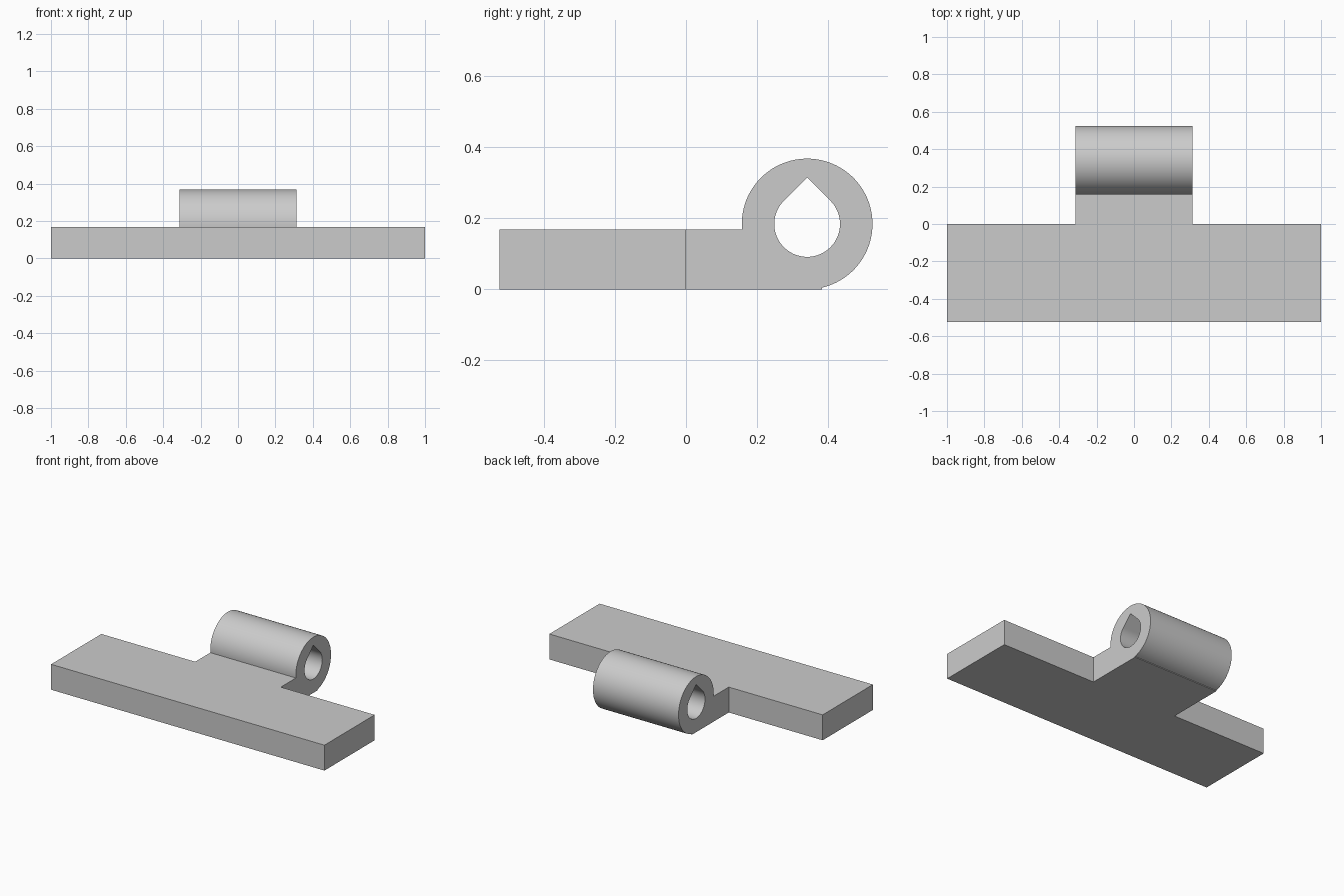
import bpy, bmesh, math

cube = bpy.data.objects.get("Cube")
if cube:
    bpy.data.objects.remove(cube, do_unlink=True)

GREY = (0.6, 0.6, 0.6, 1)
mat = bpy.data.materials.new("plain grey")
mat.use_nodes = True
mat.diffuse_color = GREY
mat.node_tree.nodes["Principled BSDF"].inputs["Base Color"].default_value = GREY

THICK = 0.168            # plate thickness
CY, R, BORE = 0.341, 0.184, 0.0925   # barrel axis, outer and bore radii


def arc(radius, start, end, steps):
    """Points (y, z) on an arc about the barrel axis."""
    angles = [start + (end - start) * i / steps for i in range(steps + 1)]
    return [(CY + radius * math.cos(a), R + radius * math.sin(a)) for a in angles]


def prism(name, half_width, loops):
    """Extrude closed y-z loops (outline, then holes) along x."""
    bm = bmesh.new()
    edges = []
    for loop in loops:
        verts = [bm.verts.new((-half_width, y, z)) for y, z in loop]
        edges += [bm.edges.new((v, verts[i - 1])) for i, v in enumerate(verts)]
    bmesh.ops.triangle_fill(bm, edges=edges, use_beauty=True)
    grown = bmesh.ops.extrude_face_region(bm, geom=bm.faces[:], use_keep_orig=True)
    moved = [g for g in grown["geom"] if isinstance(g, bmesh.types.BMVert)]
    bmesh.ops.translate(bm, verts=moved, vec=(2 * half_width, 0, 0))
    bmesh.ops.recalc_face_normals(bm, faces=bm.faces[:])
    mesh = bpy.data.meshes.new(name)
    bm.to_mesh(mesh)
    bm.free()
    mesh.materials.append(mat)
    obj = bpy.data.objects.new(name, mesh)
    bpy.context.collection.objects.link(obj)
    bpy.ops.object.select_all(action="DESELECT")
    obj.select_set(True)
    bpy.context.view_layer.objects.active = obj
    bpy.ops.object.shade_smooth_by_angle(angle=math.radians(25))


# Wide mounting plate
prism("plate", 1.0, [[(-0.525, 0), (0, 0), (0, THICK), (-0.525, THICK)]])

# Tongue and barrel in one outline, with a teardrop bore
lip = 0.042
barrel = arc(R, -math.acos(lip / R), math.pi + math.asin((R - THICK) / R), 80)
outline = [(0, 0), (CY + lip, 0)] + barrel + [(0, THICK)]
bore = arc(BORE, math.radians(135), math.radians(405), 60)
bore.append((CY, R + BORE * math.sqrt(2)))
prism("hinge_knuckle", 0.313, [outline, bore])
